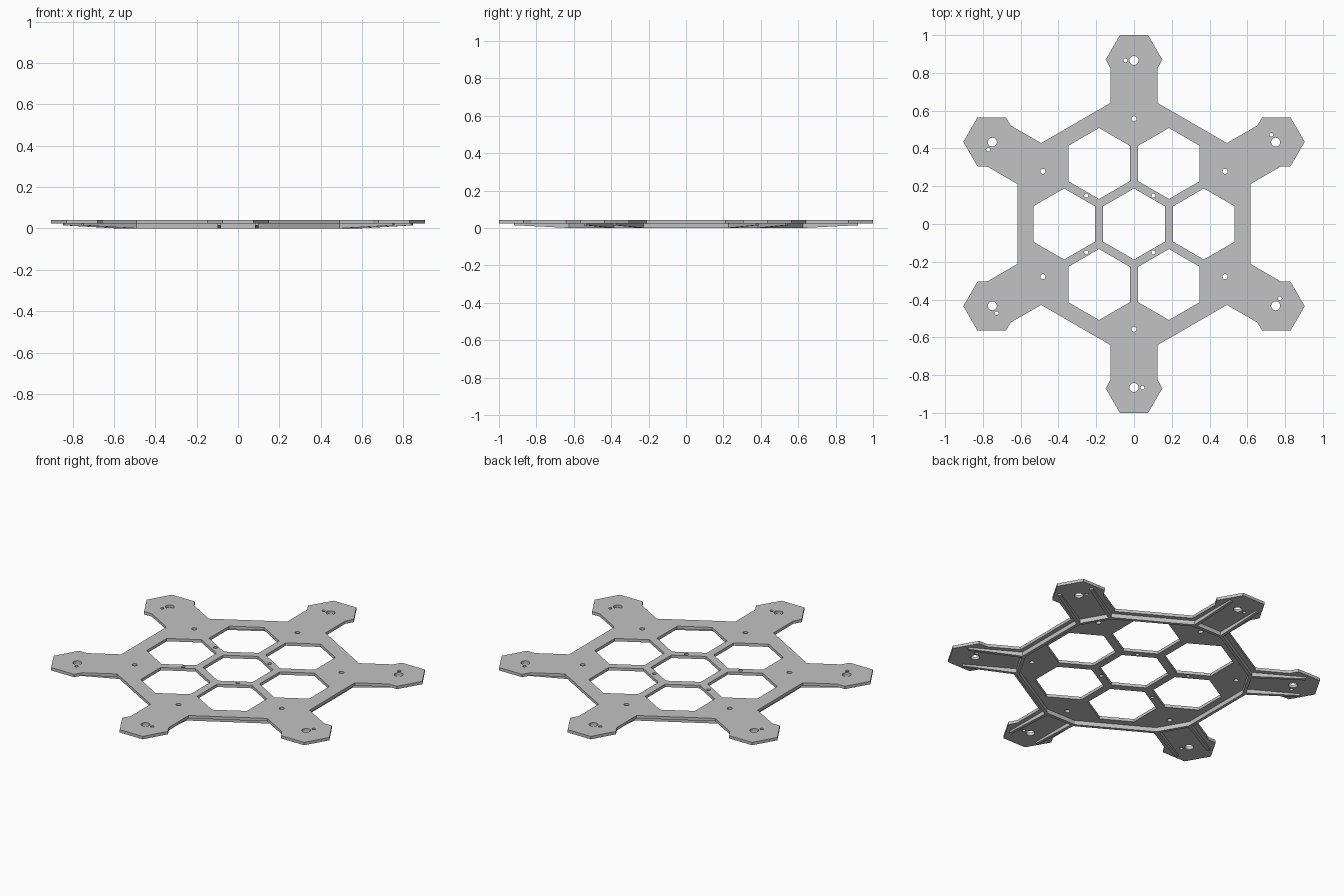
import bpy
import bmesh
from math import cos, sin, pi, radians
from mathutils import Vector, Matrix

cube = bpy.data.objects.get("Cube")
if cube:
    bpy.data.objects.remove(cube, do_unlink=True)

GREY = (0.54, 0.54, 0.54, 1.0)
mat = bpy.data.materials.new("light grey")
mat.use_nodes = True
mat.diffuse_color = GREY
mat.node_tree.nodes["Principled BSDF"].inputs["Base Color"].default_value = GREY

TOP, PLATE_BOTTOM = 0.042, 0.025
ARM_HALF, RIM = 0.125, 0.617          # arm half width, frame apothem
RIB_OUT, RIB_WIDTH = 0.1, 0.018       # rib offset from arm axis, rib width
CELL, PITCH = 0.188, 0.37             # honeycomb cell radius and spacing


def turn(point, step):
    """Rotate a point of the rear arm onto another arm."""
    return (Matrix.Rotation(-step * pi / 3, 2) @ Vector(point)).to_tuple()


def sixfold(points):
    return [turn(p, k) for k in range(6) for p in points]


def circle(centre, radius, sides, start=0.0):
    return [(centre[0] + radius * cos(start + 2 * pi * i / sides),
             centre[1] + radius * sin(start + 2 * pi * i / sides)) for i in range(sides)]


def root_y(x, apothem):
    """Where an arm line at offset x meets the frame edge."""
    return (apothem - x * cos(pi / 3)) / sin(pi / 3)


def flat_part(name, loops, bottom, top):
    """Extrude closed outlines, inner loops becoming openings."""
    curve = bpy.data.curves.new(name, 'CURVE')
    curve.dimensions = '2D'
    curve.fill_mode = 'BOTH'
    curve.extrude = (top - bottom) / 2
    for loop in loops:
        spline = curve.splines.new('POLY')
        spline.points.add(len(loop) - 1)
        for point, (x, y) in zip(spline.points, loop):
            point.co = (x, y, 0, 1)
        spline.use_cyclic_u = True
    temp = bpy.data.objects.new(name + " outline", curve)
    bpy.context.collection.objects.link(temp)
    graph = bpy.context.evaluated_depsgraph_get()
    mesh = bpy.data.meshes.new_from_object(temp.evaluated_get(graph))
    bpy.data.objects.remove(temp, do_unlink=True)
    bm = bmesh.new()
    bm.from_mesh(mesh)
    bmesh.ops.remove_doubles(bm, verts=bm.verts, dist=0.0001)
    bmesh.ops.translate(bm, verts=bm.verts, vec=(0, 0, (top + bottom) / 2))
    bmesh.ops.recalc_face_normals(bm, faces=bm.faces)
    return finish(name, bm, mesh)


def finish(name, bm, mesh=None):
    mesh = mesh or bpy.data.meshes.new(name)
    for face in bm.faces:
        face.smooth = False
        face.material_index = 0
    bm.to_mesh(mesh)
    bm.free()
    mesh.materials.clear()
    mesh.materials.append(mat)
    obj = bpy.data.objects.new(name, mesh)
    bpy.context.collection.objects.link(obj)
    return obj


# Plate outline: six arms ending in hexagonal motor pads
half_arm = [(ARM_HALF, root_y(ARM_HALF, RIM)), (ARM_HALF, 0.825), (0.15, 0.87), (0.075, 1.0)]
arm = [(-x, y) for x, y in half_arm] + half_arm[::-1]
loops = [sixfold(arm)]

# Honeycomb openings
loops.append(circle((0, 0), CELL, 6, pi / 2))
for k in range(6):
    centre = (PITCH * cos(k * pi / 3), PITCH * sin(k * pi / 3))
    loops.append(circle(centre, CELL, 6, pi / 2))

# Motor shaft, wire and mounting holes on every arm
for k in range(6):
    for centre, radius in (((0, 0.866), 0.024), ((-0.045, 0.866), 0.01), ((0, 0.557), 0.014)):
        loops.append(circle(turn(centre, k), radius, 20))

# Four board mounting holes in the honeycomb bars
for x in (-0.253, 0.103):
    for y in (-0.15, 0.15):
        loops.append(circle((x, y), 0.011, 16))
flat_part("frame_plate", loops, PLATE_BOTTOM, TOP)

# Rim rib under the frame, with its corners cut across the arm roots
rim_out = RIM - ARM_HALF + RIB_OUT
rim_loops = []
for inset in (0, RIB_WIDTH):
    x = RIB_OUT - inset * 0.27
    y = root_y(RIB_OUT, rim_out) - inset
    rim_loops.append(sixfold([(-x, y), (x, y)]))
flat_part("rim_rib", rim_loops, 0.0, PLATE_BOTTOM)

# Tapered ribs running out along both sides of each arm
start, end = root_y(RIB_OUT, rim_out) - 0.006, 0.92
profile = [(start, PLATE_BOTTOM), (start, 0.0), (end, 0.015), (end, PLATE_BOTTOM)]
for k in range(6):
    for side, label in ((-1, "left"), (1, "right")):
        bm = bmesh.new()
        face = bm.faces.new([bm.verts.new((side * RIB_OUT, y, z)) for y, z in profile])
        ext = bmesh.ops.extrude_face_region(bm, geom=[face])
        moved = [v for v in ext["geom"] if isinstance(v, bmesh.types.BMVert)]
        bmesh.ops.translate(bm, verts=moved, vec=(-side * RIB_WIDTH, 0, 0))
        bmesh.ops.rotate(bm, verts=bm.verts, matrix=Matrix.Rotation(radians(-60 * k), 3, 'Z'))
        bmesh.ops.recalc_face_normals(bm, faces=bm.faces)
        finish(f"arm_rib_{label}_{k + 1}", bm)
